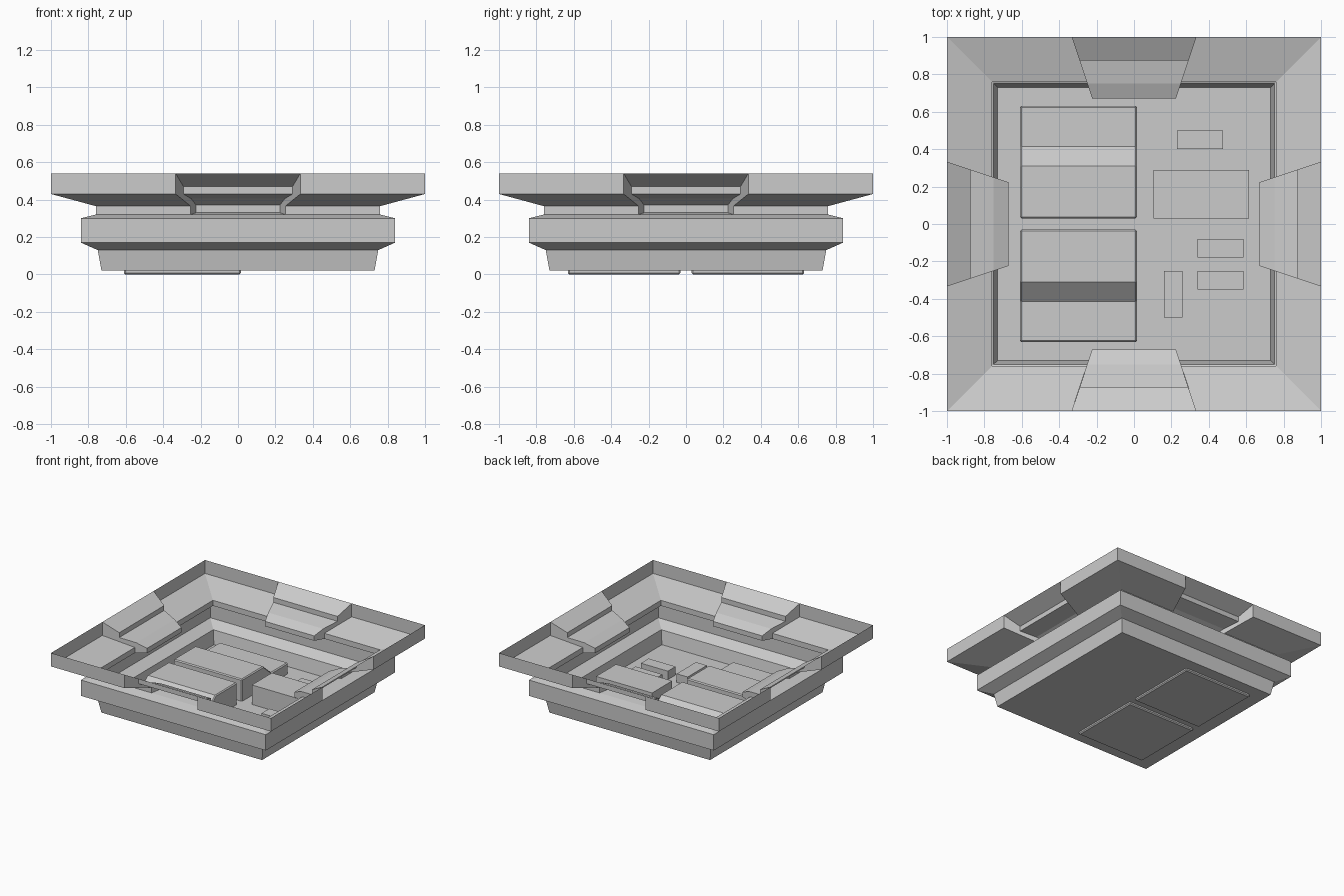
import bpy, bmesh
from math import radians
from mathutils import Matrix

cube = bpy.data.objects.get("Cube")
if cube:
    bpy.data.objects.remove(cube, do_unlink=True)

grey = bpy.data.materials.new("light_grey")
grey.use_nodes = True
colour = (0.6, 0.6, 0.6, 1)
grey.diffuse_color = colour
grey.node_tree.nodes["Principled BSDF"].inputs["Base Color"].default_value = colour


def finish(name, bm):
    mesh = bpy.data.meshes.new(name)
    bm.to_mesh(mesh)
    bm.free()
    mesh.materials.append(grey)
    obj = bpy.data.objects.new(name, mesh)
    bpy.context.collection.objects.link(obj)
    return obj


def face(bm, points):
    bm.faces.new([bm.verts.new(p) for p in points])


def spin_four(bm):
    """Repeat one side around the square and weld the seams."""
    side = bm.verts[:] + bm.edges[:] + bm.faces[:]
    for i in range(1, 4):
        copy = bmesh.ops.duplicate(bm, geom=side)["geom"]
        verts = [g for g in copy if isinstance(g, bmesh.types.BMVert)]
        bmesh.ops.rotate(bm, verts=verts, matrix=Matrix.Rotation(radians(90 * i), 3, "Z"))
    bmesh.ops.remove_doubles(bm, verts=bm.verts, dist=0.0005)


# Profiles are (distance from centre, height)
basin = [(0.73, 0.02), (0.75, 0.13), (0.84, 0.17), (0.84, 0.30), (0.76, 0.32)]
rim = [(0.76, 0.32), (0.76, 0.365), (1, 0.43), (1, 0.54)]
chute = [(0.76, 0.32), (0.67, 0.33), (0.67, 0.37), (0.75, 0.405),
         (0.875, 0.43), (0.875, 0.47), (1, 0.54)]


def strips(bm, profile, start, end):
    """Sheet along the front side, its ends at multiples of the distance."""
    for (d, z), (e, h) in zip(profile, profile[1:]):
        face(bm, [(start * d, -d, z), (end * d, -d, z), (end * e, -e, h), (start * e, -e, h)])


# Stepped basin with a flat floor
bm = bmesh.new()
strips(bm, basin, -1, 1)
spin_four(bm)
d, z = basin[0]
face(bm, [(-d, -d, z), (-d, d, z), (d, d, z), (d, -d, z)])
bmesh.ops.remove_doubles(bm, verts=bm.verts, dist=0.0005)
finish("basin", bm)

# Thin flared rim, open at the middle of each side
bm = bmesh.new()
strips(bm, rim, -1, -1 / 3)
strips(bm, rim, 1 / 3, 1)
spin_four(bm)
finish("rim", bm)

# Recessed chutes with side cheeks
bm = bmesh.new()
strips(bm, chute, -1 / 3, 1 / 3)
outline = chute + rim[2:0:-1]
for s in (-1, 1):
    loop = [(s * d / 3, -d, z) for d, z in outline]
    face(bm, loop if s < 0 else loop[::-1])
spin_four(bm)
finish("chutes", bm)


# Two stepped hatch blocks reaching just through the floor
def hatch(name, s):
    section = [(0.03, 0), (0.632, 0), (0.632, 0.11), (0.415, 0.11), (0.31, 0.20), (0.03, 0.20)]
    bm = bmesh.new()
    base = bm.faces.new([bm.verts.new((-0.61, s * y, z)) for y, z in section])
    moved = bmesh.ops.extrude_face_region(bm, geom=[base])["geom"]
    bmesh.ops.translate(bm, vec=(0.625, 0, 0),
                        verts=[g for g in moved if isinstance(g, bmesh.types.BMVert)])
    bmesh.ops.recalc_face_normals(bm, faces=bm.faces)
    obj = finish(name, bm)
    bevel = obj.modifiers.new("edge_bevel", "BEVEL")
    bevel.width = 0.008
    bevel.segments = 1
    bevel.limit_method = "ANGLE"
    bevel.angle_limit = radians(60)


hatch("back_hatch", 1)
hatch("front_hatch", -1)


# Equipment boxes on the floor
def box(name, x0, x1, y0, y1, top):
    bm = bmesh.new()
    bmesh.ops.create_cube(bm, size=1)
    bmesh.ops.scale(bm, verts=bm.verts, vec=(x1 - x0, y1 - y0, top - 0.02))
    bmesh.ops.translate(bm, verts=bm.verts,
                        vec=((x0 + x1) / 2, (y0 + y1) / 2, (top + 0.02) / 2))
    finish(name, bm)


box("large_box", 0.105, 0.615, 0.03, 0.29, 0.18)
box("back_small_box", 0.23, 0.475, 0.40, 0.50, 0.09)
box("middle_small_box", 0.34, 0.585, -0.18, -0.08, 0.09)
box("front_small_box", 0.34, 0.585, -0.35, -0.25, 0.09)
box("upright_small_box", 0.16, 0.26, -0.50, -0.25, 0.09)
